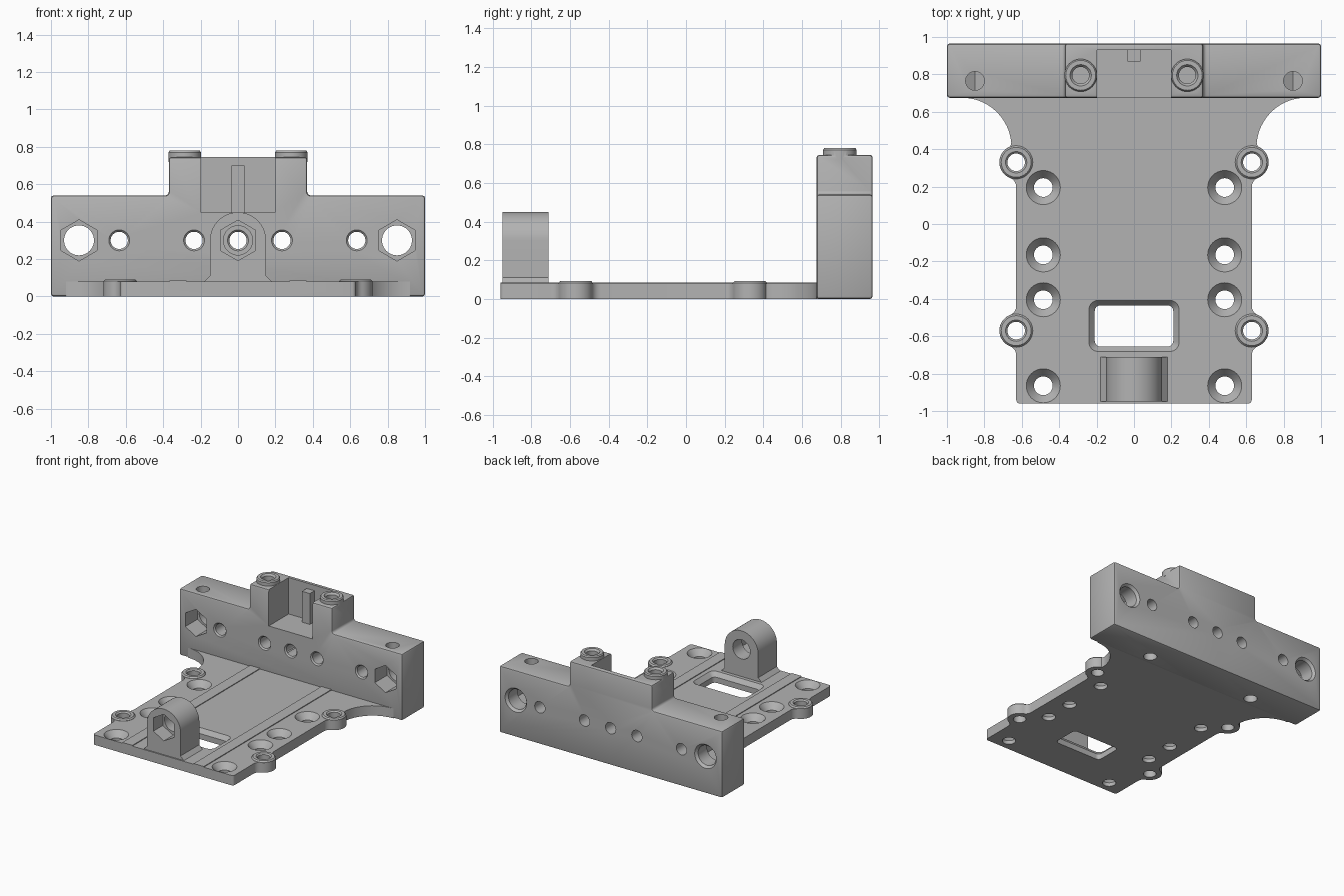
import bpy
import bmesh
from math import sin, cos, pi, sqrt, atan2, radians

if "Cube" in bpy.data.objects:
    bpy.data.objects.remove(bpy.data.objects["Cube"], do_unlink=True)

grey = bpy.data.materials.new("plain grey")
grey.use_nodes = True
grey.diffuse_color = (0.45, 0.45, 0.45, 1)
grey.node_tree.nodes["Principled BSDF"].inputs["Base Color"].default_value = (0.45, 0.45, 0.45, 1)


# ---- outline helpers ----
def arc(cx, cy, r, a0, a1, n=12):
    """Points on an arc, angles in degrees."""
    return [(cx + r * cos(radians(a0 + (a1 - a0) * i / n)),
             cy + r * sin(radians(a0 + (a1 - a0) * i / n))) for i in range(n + 1)]


def ring(cx, cy, r, n=40):
    return arc(cx, cy, r, 90, 450, n)[:-1]


def rect(x0, x1, y0, y1):
    return [(x0, y0), (x1, y0), (x1, y1), (x0, y1)]


def round_rect(x0, x1, y0, y1, r):
    return (arc(x1 - r, y1 - r, r, 0, 90, 6) + arc(x0 + r, y1 - r, r, 90, 180, 6)
            + arc(x0 + r, y0 + r, r, 180, 270, 6) + arc(x1 - r, y0 + r, r, 270, 360, 6))


def mirrored(half):
    return half + [(-x, y) for x, y in reversed(half) if x > 1e-6]


# ---- solid helpers ----
def loft(name, sections, axis="Z"):
    """Solid through (outline, height) sections along Z or Y."""
    bm = bmesh.new()
    loops = []
    for outline, h in sections:
        loops.append([bm.verts.new((u, v, h) if axis == "Z" else (u, h, v)) for u, v in outline])
    for a, b in zip(loops, loops[1:]):
        for i in range(len(a)):
            j = (i + 1) % len(a)
            bm.faces.new((a[i], a[j], b[j], b[i]))
    bm.faces.new(loops[0])
    bm.faces.new(loops[-1])
    bmesh.ops.recalc_face_normals(bm, faces=bm.faces)
    mesh = bpy.data.meshes.new(name)
    bm.to_mesh(mesh)
    bm.free()
    mesh.materials.append(grey)
    obj = bpy.data.objects.new(name, mesh)
    bpy.context.scene.collection.objects.link(obj)
    return obj


def prism(name, outline, lo, hi, axis="Z"):
    return loft(name, [(outline, lo), (outline, hi)], axis)


def bake(obj):
    """Replace the mesh by its modified result."""
    graph = bpy.context.evaluated_depsgraph_get()
    mesh = bpy.data.meshes.new_from_object(obj.evaluated_get(graph))
    obj.modifiers.clear()
    obj.data = mesh


def combine(obj, tool, operation="DIFFERENCE"):
    mod = obj.modifiers.new("combine", "BOOLEAN")
    mod.operation, mod.object, mod.solver = operation, tool, "EXACT"
    bake(obj)
    bpy.data.objects.remove(tool, do_unlink=True)


def bevel(obj, width):
    mod = obj.modifiers.new("bevel", "BEVEL")
    mod.width, mod.segments = width, 2
    mod.limit_method, mod.angle_limit = "ANGLE", radians(40)
    bake(obj)


def hole(obj, u, v, r, lo, hi, axis="Z", n=40):
    combine(obj, prism("cutter", ring(u, v, r, n), lo, hi, axis))


def flare(obj, u, v, r0, h0, r1, h1, axis="Z"):
    """Conical countersink between two heights."""
    combine(obj, loft("cutter", [(ring(u, v, r0), h0), (ring(u, v, r1), h1)], axis))


def smooth(obj):
    bpy.ops.object.select_all(action="DESELECT")
    obj.select_set(True)
    bpy.context.view_layer.objects.active = obj
    bpy.ops.object.shade_smooth_by_angle(angle=radians(30))


# ---- base plate with filleted ears and flared rear corners ----
EDGE, EAR, FIL = 0.63, 0.09, 0.05
EARS = (-0.57, 0.33)
reach = sqrt((EAR + FIL) ** 2 - FIL ** 2)
turn = atan2(reach, FIL) * 180 / pi
half = [(0, -0.96)] + arc(EDGE - 0.02, -0.94, 0.02, -90, 0, 4)
for y in EARS:
    half += arc(EDGE + FIL, y - reach, FIL, 180, 180 - turn, 6)
    half += arc(EDGE, y, EAR, -turn, turn, 20)[2 - 1:-1] if y < 0 else arc(EDGE, y, EAR, -turn, 70, 20)[1:]
    if y < 0:
        half += arc(EDGE + FIL, y + reach, FIL, 180 + turn, 180, 6)
half += arc(0.92, 0.41, 0.265, 175, 90, 16) + [(0.92, 0.69), (0, 0.69)]
plate = prism("base_plate", mirrored(half), 0, 0.08)

for side in (-1, 1):
    rail = prism("rail", rect(side * 0.32 - 0.045, side * 0.32 + 0.045, -0.96, 0.69), 0.04, 0.086)
    combine(plate, rail, "UNION")
    for y in EARS:
        x = side * EDGE
        pad = loft("pad", [(ring(x, y, 0.089), 0.04), (ring(x, y, 0.089), 0.082), (ring(x, y, 0.08), 0.092)])
        combine(plate, pad, "UNION")
        hole(plate, x, y, 0.047, -0.1, 0.2)
        flare(plate, x, y, 0.047, 0.082, 0.065, 0.1)
    for y in (0.195, -0.165, -0.405, -0.865):
        hole(plate, side * 0.485, y, 0.05, -0.1, 0.2)
        flare(plate, side * 0.485, y, 0.05, 0.03, 0.096, 0.086)

# window with sloped rim
combine(plate, prism("cutter", round_rect(-0.21, 0.21, -0.655, -0.435, 0.03), -0.1, 0.2))
combine(plate, loft("cutter", [(round_rect(-0.21, 0.21, -0.655, -0.435, 0.03), 0.045),
                               (round_rect(-0.245, 0.245, -0.685, -0.405, 0.05), 0.085)]))
smooth(plate)

# ---- front lug with hex nut pocket ----
AXLE = 0.3
lug_half = [(0, 0.06), (0.18, 0.06), (0.18, 0.08), (0.15, 0.11)] + arc(0, AXLE, 0.15, 0, 90, 16)
lug = prism("front_lug", mirrored(lug_half), -0.95, -0.71, "Y")
hole(lug, 0, AXLE, 0.078, -1.1, -0.6, "Y")
hole(lug, 0, AXLE, 0.108, -1.1, -0.83, "Y", 6)
smooth(lug)

# ---- rear bar with raised middle ----
FRONT, BACK = 0.675, 0.965
bar_half = [(0, 0), (1, 0), (1, 0.54)] + arc(0.39, 0.56, 0.02, 270, 180, 4) + [(0.37, 0.745), (0, 0.745)]
bar = prism("rear_bar", mirrored(bar_half), FRONT, BACK, "Y")
bevel(bar, 0.014)
combine(bar, prism("cutter", rect(-0.197, 0.197, 0.6, 0.93), 0.45, 0.9))
combine(bar, prism("rib", rect(-0.035, 0.035, 0.87, 0.945), 0.43, 0.7), "UNION")

for x in (-0.635, -0.235, 0, 0.235, 0.635):
    hole(bar, x, AXLE, 0.046, 0.5, 1.1, "Y")
    flare(bar, x, AXLE, 0.065, FRONT - 0.01, 0.045, FRONT + 0.012, "Y")
for side in (-1, 1):
    x = side * 0.85
    hole(bar, x, AXLE, 0.08, 0.5, 1.1, "Y")
    hole(bar, x, AXLE, 0.11, 0.5, 0.83, "Y", 6)
    flare(bar, x, AXLE, 0.08, BACK - 0.02, 0.105, BACK + 0.01, "Y")
    hole(bar, x, 0.765, 0.05, AXLE, 0.7)
    hole(bar, side * 0.485, 0.765, 0.05, -0.1, 0.2)
    # round screw boss on each pillar
    u, v = side * 0.285, 0.795
    boss = loft("boss", [(ring(u, v, 0.087), 0.72), (ring(u, v, 0.087), 0.771), (ring(u, v, 0.08), 0.78)])
    combine(bar, boss, "UNION")
    hole(bar, u, v, 0.045, 0.5, 0.9)
    flare(bar, u, v, 0.045, 0.765, 0.065, 0.79)
smooth(bar)
